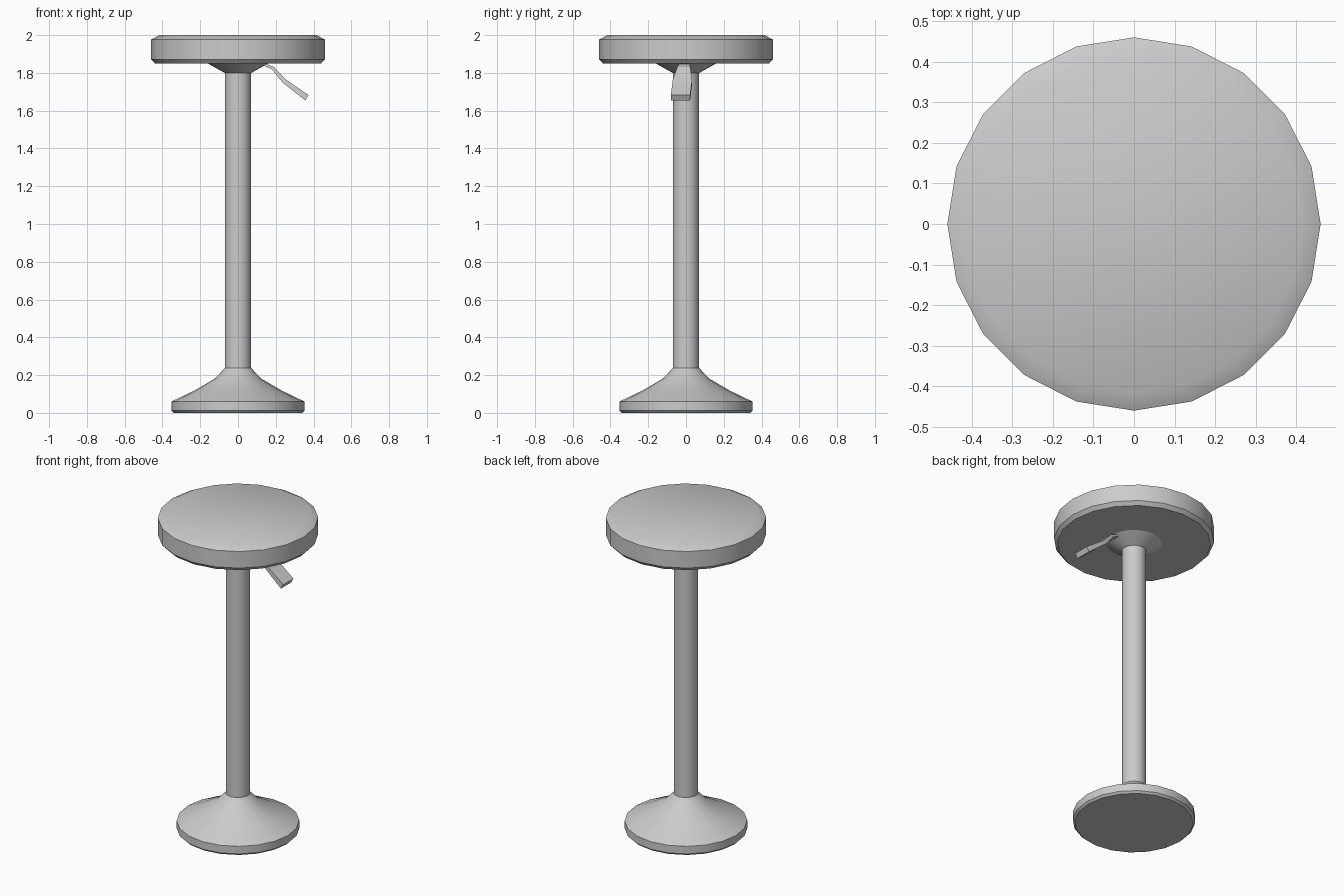
import bpy, bmesh, math

if "Cube" in bpy.data.objects:
    bpy.data.objects.remove(bpy.data.objects["Cube"])

SIDES = 20


def finish(name, bm, angle):
    bmesh.ops.recalc_face_normals(bm, faces=bm.faces)
    mesh = bpy.data.meshes.new(name)
    bm.to_mesh(mesh)
    bm.free()
    obj = bpy.data.objects.new(name, mesh)
    bpy.context.collection.objects.link(obj)
    bpy.ops.object.select_all(action='DESELECT')
    obj.select_set(True)
    bpy.context.view_layer.objects.active = obj
    bpy.ops.object.shade_smooth_by_angle(angle=math.radians(angle))
    return obj


def loft(name, rings, angle):
    """Skin equal-sized rings of points and cap both ends."""
    bm = bmesh.new()
    loops = [[bm.verts.new(p) for p in ring] for ring in rings]
    n = len(loops[0])
    for a, b in zip(loops, loops[1:]):
        for i in range(n):
            j = (i + 1) % n
            bm.faces.new((a[i], a[j], b[j], b[i]))
    bm.faces.new(loops[0][::-1])
    bm.faces.new(loops[-1])
    return finish(name, bm, angle)


def turned(name, profile, angle=30):
    """Revolve (radius, z) points around the z axis."""
    steps = [2 * math.pi * i / SIDES for i in range(SIDES)]
    return loft(name, [[(r * math.cos(t), r * math.sin(t), z) for t in steps]
                       for r, z in profile], angle)


# Padded round seat with bevelled rims
turned("seat", [(0.44, 1.85), (0.46, 1.872), (0.46, 1.977), (0.416, 2.0)])

# Weighted foot, column and flared seat mount in one turned piece
turned("pedestal", [(0.34, 0.0), (0.352, 0.012), (0.352, 0.06), (0.232, 0.118),
                    (0.125, 0.18), (0.07, 0.237), (0.07, 1.80),
                    (0.11, 1.822), (0.165, 1.853)], 40)

# Bent height lever: x/z of upper and lower edge, then y range
sections = [((0.10, 1.855), (0.09, 1.835), -0.035, 0.015),
            ((0.145, 1.85), (0.135, 1.838), -0.038, 0.02),
            ((0.19, 1.832), (0.178, 1.82), -0.045, 0.022),
            ((0.25, 1.767), (0.238, 1.747), -0.07, 0.033),
            ((0.373, 1.683), (0.357, 1.654), -0.08, 0.022)]
loft("height_lever", [[(t[0], y0, t[1]), (t[0], y1, t[1]),
                       (b[0], y1, b[1]), (b[0], y0, b[1])]
                      for t, b, y0, y1 in sections], 20)
